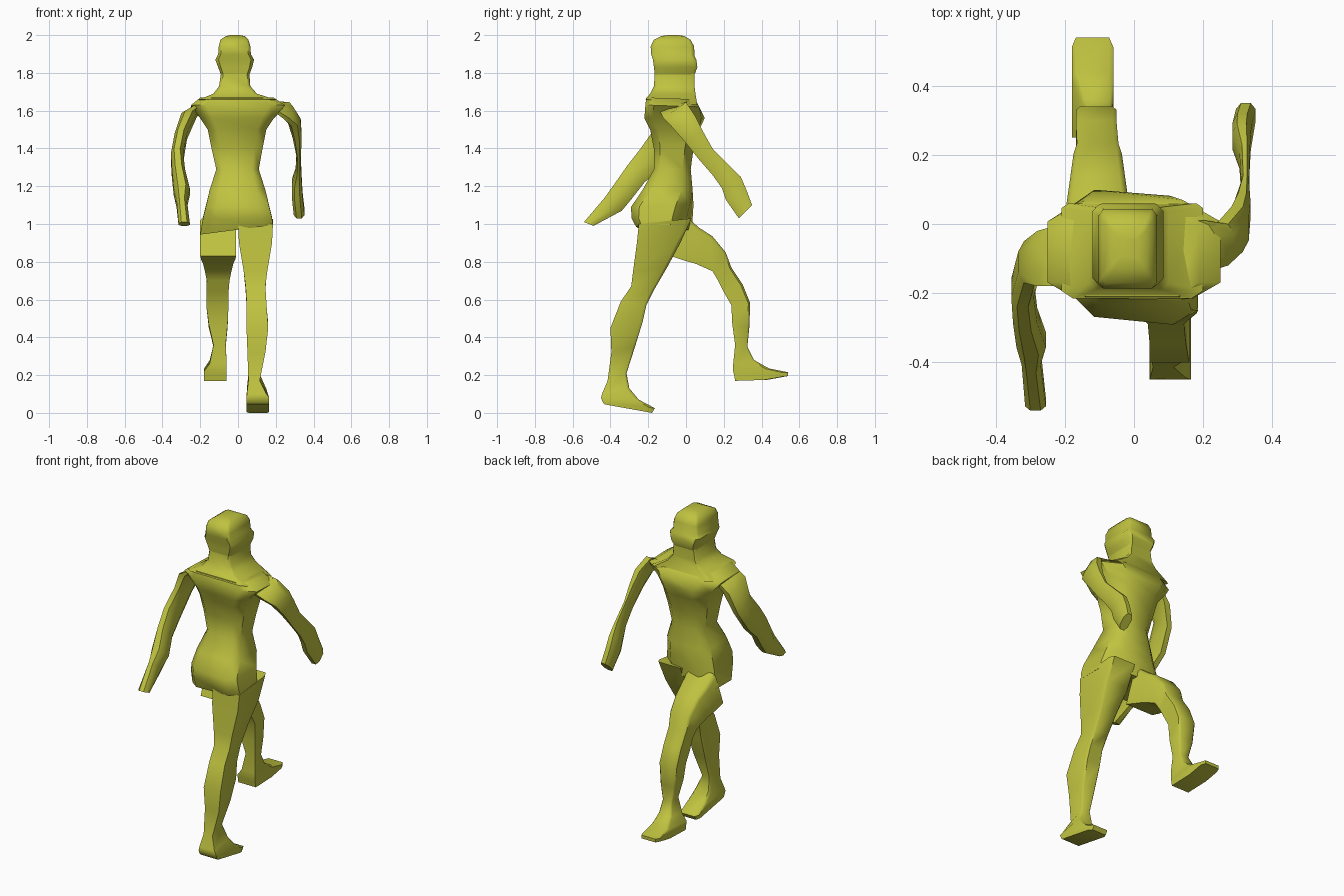
import bpy, math

mat = bpy.data.materials.new("olive")
mat.diffuse_color = (0.52, 0.54, 0.05, 1)


def outline(cf, cb):
    """Cross-section in (across, front-to-back) 0..1, with front and back corner cuts."""
    pts = []
    for u, t, c in ((0, 0, cf), (1, 0, cf), (1, 1, cb), (0, 1, cb)):
        if c == 0:
            pts.append((u, t))
            continue
        a = (abs(u - c), t)
        b = (u, abs(t - c))
        pts += [b, a] if u == t else [a, b]
    return pts


def loft(name, rings, cf=0.0, cb=0.0, skew=None):
    """Each ring: front (y, z), back (y, z), x range; skew gives y and z slopes per ring."""
    shape = outline(cf, cb)
    n = len(shape)
    verts, faces = [], []
    for i, (yf, zf, yb, zb, x0, x1) in enumerate(rings):
        sy, sz = (skew or {}).get(i, (0, 0))
        for u, t in shape:
            x = x0 + (x1 - x0) * u
            verts.append((x, yf + (yb - yf) * t + sy * x, zf + (zb - zf) * t + sz * x))
    for i in range(len(rings) - 1):
        for j in range(n):
            k = (j + 1) % n
            faces.append((i * n + j, i * n + k, (i + 1) * n + k, (i + 1) * n + j))
    last = (len(rings) - 1) * n
    faces.append(tuple(reversed(range(n))))
    faces.append(tuple(range(last, last + n)))
    me = bpy.data.meshes.new(name)
    me.from_pydata(verts, [], faces)
    ob = bpy.data.objects.new(name, me)
    bpy.context.collection.objects.link(ob)
    me.materials.append(mat)
    bpy.ops.object.select_all(action='DESELECT')
    ob.select_set(True)
    bpy.context.view_layer.objects.active = ob
    bpy.ops.object.mode_set(mode='EDIT')
    bpy.ops.mesh.select_all(action='SELECT')
    bpy.ops.mesh.normals_make_consistent(inside=False)
    bpy.ops.object.mode_set(mode='OBJECT')
    bpy.ops.object.shade_smooth_by_angle(angle=math.radians(48))
    return ob


# Torso, from the slanted hip line up to the shoulders
loft("torso", [
    (0.01, 0.97, -0.24, 0.97, -0.20, 0.185),
    (0.02, 1.04, -0.27, 1.03, -0.185, 0.18),
    (0.03, 1.10, -0.28, 1.09, -0.17, 0.165),
    (0.035, 1.18, -0.23, 1.18, -0.15, 0.145),
    (0.025, 1.29, -0.17, 1.29, -0.115, 0.11),
    (0.04, 1.40, -0.17, 1.40, -0.14, 0.13),
    (0.07, 1.50, -0.19, 1.50, -0.16, 0.15),
    (0.09, 1.56, -0.21, 1.56, -0.20, 0.19),
    (0.07, 1.62, -0.215, 1.63, -0.25, 0.25),
    (0.05, 1.66, -0.21, 1.67, -0.20, 0.19),
], cf=0.22, cb=0.16, skew={0: (-0.2, 0.13), 1: (-0.15, 0), 2: (-0.1, 0), 7: (-0.08, 0)})

# Neck widening into the shoulder slope
loft("neck", [
    (0.06, 1.63, -0.215, 1.66, -0.21, 0.20),
    (0.05, 1.69, -0.19, 1.69, -0.13, 0.10),
    (0.045, 1.73, -0.17, 1.73, -0.10, 0.065),
    (0.045, 1.80, -0.165, 1.80, -0.09, 0.06),
], cf=0.05, cb=0.08)

# Head, boxy with an ear bulge and rounded crown
loft("head", [
    (0.045, 1.79, -0.165, 1.79, -0.09, 0.06),
    (0.06, 1.83, -0.17, 1.83, -0.105, 0.075),
    (0.055, 1.87, -0.175, 1.87, -0.12, 0.085),
    (0.045, 1.89, -0.185, 1.90, -0.105, 0.068),
    (0.043, 1.94, -0.187, 1.94, -0.102, 0.066),
    (0.025, 1.975, -0.17, 1.975, -0.093, 0.055),
    (-0.01, 1.995, -0.13, 1.995, -0.065, 0.035),
    (-0.04, 2.0, -0.10, 2.0, -0.04, 0.01),
], cf=0.08, cb=0.08)

# Planted leg with its foot trailing behind
loft("rear_leg", [
    (0.03, 1.03, -0.25, 1.00, 0.0, 0.185),
    (-0.03, 0.90, -0.26, 0.90, 0.005, 0.18),
    (-0.10, 0.77, -0.28, 0.75, 0.03, 0.155),
    (-0.17, 0.65, -0.29, 0.67, 0.04, 0.145),
    (-0.21, 0.57, -0.345, 0.59, 0.045, 0.15),
    (-0.23, 0.48, -0.40, 0.45, 0.045, 0.16),
    (-0.27, 0.35, -0.395, 0.32, 0.05, 0.145),
    (-0.315, 0.21, -0.415, 0.17, 0.055, 0.115),
    (-0.30, 0.13, -0.445, 0.10, 0.047, 0.15),
    (-0.25, 0.07, -0.45, 0.08, 0.045, 0.165),
    (-0.165, 0.025, -0.44, 0.055, 0.045, 0.165),
    (-0.18, 0.0, -0.43, 0.045, 0.045, 0.165),
], cf=0.1)

# Raised leg striding forward
loft("forward_leg", [
    (0.0, 1.04, -0.08, 0.83, -0.20, -0.01),
    (0.07, 0.98, -0.02, 0.81, -0.195, -0.015),
    (0.14, 0.935, 0.05, 0.79, -0.185, -0.025),
    (0.21, 0.85, 0.14, 0.75, -0.175, -0.035),
    (0.24, 0.77, 0.17, 0.70, -0.165, -0.045),
    (0.30, 0.68, 0.20, 0.64, -0.168, -0.05),
    (0.34, 0.58, 0.24, 0.57, -0.168, -0.05),
    (0.335, 0.45, 0.245, 0.47, -0.155, -0.055),
    (0.325, 0.35, 0.26, 0.36, -0.13, -0.065),
    (0.36, 0.28, 0.25, 0.26, -0.15, -0.06),
    (0.44, 0.235, 0.25, 0.22, -0.18, -0.06),
    (0.54, 0.215, 0.255, 0.20, -0.18, -0.06),
    (0.54, 0.195, 0.26, 0.17, -0.18, -0.06),
    (0.43, 0.175, 0.27, 0.17, -0.18, -0.06),
], cf=0.1)

# Arm swinging forward
loft("forward_arm", [
    (0.01, 1.65, -0.14, 1.60, 0.17, 0.22),
    (0.0, 1.645, -0.12, 1.56, 0.22, 0.29),
    (0.05, 1.57, -0.08, 1.52, 0.265, 0.332),
    (0.09, 1.49, -0.01, 1.44, 0.29, 0.337),
    (0.14, 1.40, 0.07, 1.34, 0.31, 0.333),
    (0.23, 1.31, 0.14, 1.26, 0.305, 0.335),
    (0.29, 1.25, 0.19, 1.19, 0.285, 0.338),
    (0.32, 1.18, 0.21, 1.13, 0.285, 0.342),
    (0.35, 1.10, 0.28, 1.03, 0.295, 0.352),
], cf=0.25, cb=0.25)

# Arm swinging back
loft("rear_arm", [
    (0.0, 1.62, -0.18, 1.64, -0.22, -0.17),
    (-0.02, 1.55, -0.18, 1.60, -0.30, -0.22),
    (-0.05, 1.43, -0.17, 1.50, -0.335, -0.27),
    (-0.13, 1.30, -0.24, 1.40, -0.355, -0.29),
    (-0.22, 1.22, -0.31, 1.31, -0.35, -0.28),
    (-0.29, 1.13, -0.38, 1.21, -0.34, -0.255),
    (-0.34, 1.07, -0.43, 1.14, -0.325, -0.27),
    (-0.49, 0.99, -0.54, 1.01, -0.315, -0.255),
], cf=0.25, cb=0.25)
